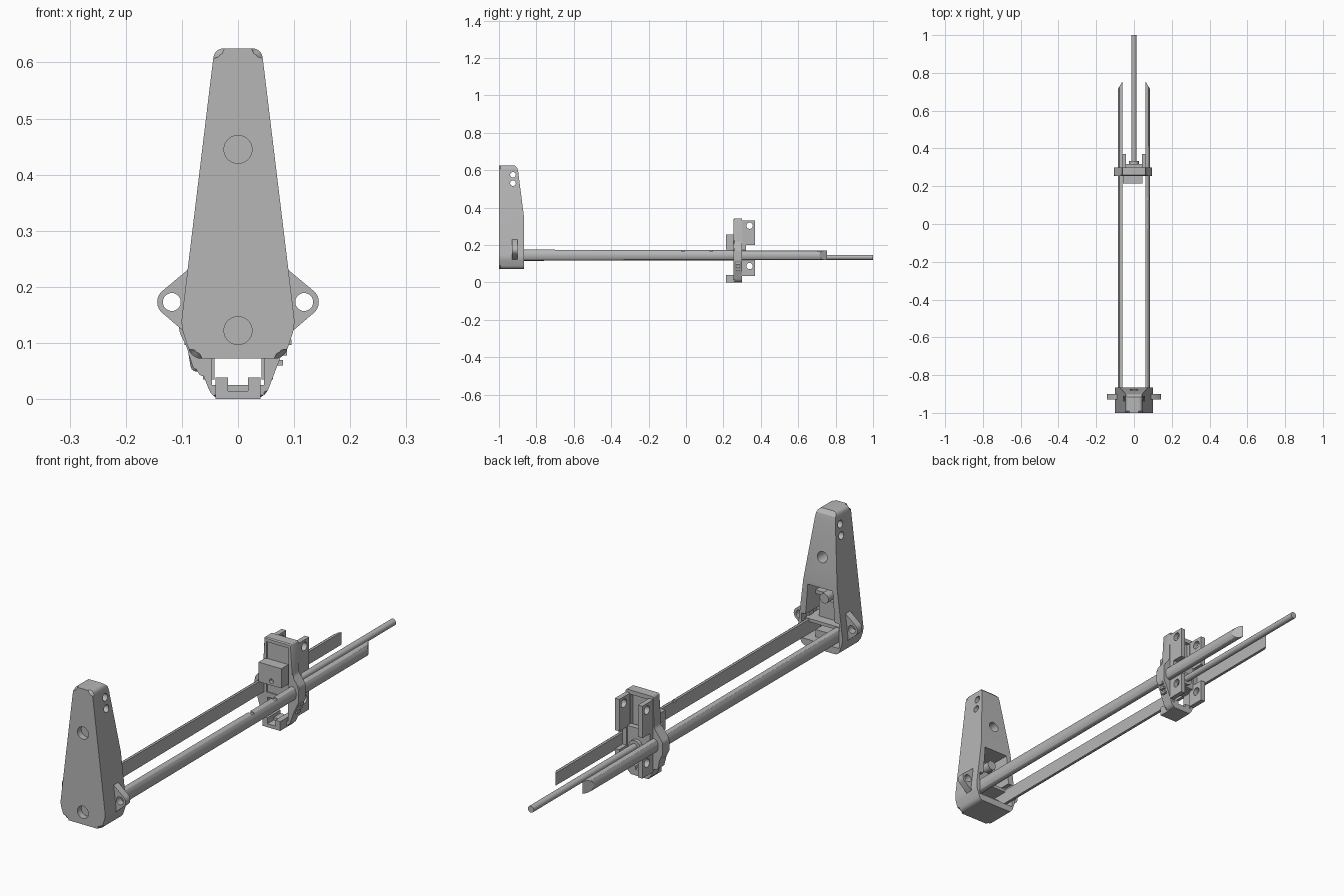
import bpy, bmesh, math
from mathutils import Vector

if "Cube" in bpy.data.objects:
    bpy.data.objects.remove(bpy.data.objects["Cube"])

GREY = (0.47, 0.47, 0.47, 1)
mat = bpy.data.materials.new("grey plastic")
mat.use_nodes = True
mat.diffuse_color = GREY
mat.node_tree.nodes["Principled BSDF"].inputs["Base Color"].default_value = GREY


def add_mesh(name, bm):
    bmesh.ops.recalc_face_normals(bm, faces=bm.faces)
    me = bpy.data.meshes.new(name)
    bm.to_mesh(me)
    bm.free()
    me.materials.append(mat)
    ob = bpy.data.objects.new(name, me)
    bpy.context.collection.objects.link(ob)
    return ob


def prism(name, outline, a, b, axis="y", bevel=0.0):
    """Extrude an (x, z) outline along y, or a (y, z) outline along x."""
    def place(p, d):
        return (p[0], d, p[1]) if axis == "y" else (d, p[0], p[1])
    bm = bmesh.new()
    near = [bm.verts.new(place(p, a)) for p in outline]
    far = [bm.verts.new(place(p, b)) for p in outline]
    front = bm.faces.new(near)
    bm.faces.new(far[::-1])
    for i in range(len(near)):
        j = (i + 1) % len(near)
        bm.faces.new((near[j], near[i], far[i], far[j]))
    if bevel:
        bmesh.ops.bevel(bm, geom=list(front.edges), offset=bevel, segments=1,
                        affect="EDGES")
    return add_mesh(name, bm)


def box(name, x, y, z):
    return prism(name, [(x[0], z[0]), (x[1], z[0]), (x[1], z[1]), (x[0], z[1])], *y)


def circle(u, v, r, n=28):
    return [(u + r * math.cos(math.tau * i / n), v + r * math.sin(math.tau * i / n))
            for i in range(n)]


def mirrored(half):
    return half + [(-x, z) for x, z in reversed(half)]


def rounded(points, radius, steps=5):
    """Round the corners of an outline with quadratic arcs."""
    out = []
    for i, p in enumerate(points):
        p = Vector(p)
        q, s = Vector(points[i - 1]), Vector(points[(i + 1) % len(points)])
        u = p + (q - p).normalized() * min(radius, (q - p).length * 0.45)
        w = p + (s - p).normalized() * min(radius, (s - p).length * 0.45)
        for k in range(steps + 1):
            t = k / steps
            out.append(tuple(u * (1 - t) ** 2 + p * 2 * t * (1 - t) + w * t * t))
    return out


def boolean(ob, tool, op="DIFFERENCE"):
    mod = ob.modifiers.new(op.lower(), "BOOLEAN")
    mod.operation, mod.object, mod.solver = op, tool, "EXACT"
    bpy.context.view_layer.objects.active = ob
    bpy.ops.object.modifier_apply(modifier=mod.name)
    bpy.data.objects.remove(tool)


def smooth(ob):
    bpy.ops.object.select_all(action="DESELECT")
    ob.select_set(True)
    bpy.context.view_layer.objects.active = ob
    bpy.ops.object.shade_smooth_by_angle(angle=math.radians(30))


# Tower: tapered body with chamfered front and sloping back
tower = prism("tower_body", rounded(mirrored(
    [(0.042, 0.625), (0.102, 0.13), (0.082, 0.072)]), 0.018), -1, -0.865, bevel=0.009)
side = [(-1.1, 0), (-0.865, 0), (-0.865, 0.34), (-0.897, 0.59), (-0.902, 0.61),
        (-0.918, 0.626), (-0.918, 0.7), (-1.1, 0.7)]
boolean(tower, prism("cutter", side, -0.2, 0.2, "x"), "INTERSECT")
for z in (0.445, 0.122):
    boolean(tower, prism("cutter", circle(0, z, 0.025), -1.1, -0.975))
boolean(tower, prism("cutter", circle(0, 0.445, 0.022), -0.93, -0.8))
for z in (0.53, 0.575):
    boolean(tower, prism("cutter", circle(-0.925, z, 0.015), -0.2, 0.2, "x"))
boolean(tower, prism("cutter", mirrored([(0.056, 0.325), (0.066, 0.2), (0.084, 0.2),
                                         (0.084, 0.1)]), -0.965, -0.8))
smooth(tower)

# Mechanism inside the rear pocket
box("pocket_shelf", (-0.08, 0.08), (-0.97, -0.88), (0.165, 0.178))
box("pocket_lower_wall", (-0.045, 0.045), (-0.97, -0.9), (0.095, 0.13))
box("pocket_back_plate", (-0.045, 0.045), (-0.97, -0.92), (0.178, 0.25))
box("pocket_bridge", (-0.06, 0.06), (-0.95, -0.92), (0.265, 0.28))
smooth(prism("pocket_pivot", circle(0, 0.272, 0.02), -0.97, -0.89))

# Pierced ears on the tower sides
for s, label in ((1, "left"), (-1, "right")):
    arc = [(0.118 + 0.026 * math.cos(a), 0.173 + 0.026 * math.sin(a))
           for a in [math.radians(-45 + 9 * k) for k in range(11)]]
    ear = prism(label + "_ear", [(s * x, z) for x, z in
                [(0.075, 0.235), (0.075, 0.108), (0.09, 0.115)] + arc + [(0.09, 0.23)]],
                -0.93, -0.9)
    boolean(ear, prism("cutter", circle(s * 0.118, 0.173, 0.016), -1, -0.8))
    smooth(ear)

# Long rails: flat inside, rounded outside, with slanted tips
for s, label in ((1, "left"), (-1, "right")):
    half = [(0.061, 0.03), (0.07, 0.03), (0.078, 0.025), (0.083, 0.015), (0.085, 0)]
    section = half + [(x, -z) for x, z in reversed(half[:-1])]
    rail = prism(label + "_rail", [(s * x, 0.145 + z) for x, z in section], -0.955, 0.755)
    for v in rail.data.vertices:
        if v.co.y > 0:
            v.co.y -= (abs(v.co.x) - 0.061) * 1.7
            v.co.z = 0.145 + (v.co.z - 0.145) * 0.85
    if s > 0:
        for y in (-0.015, 0.135):
            boolean(rail, box("cutter", (0.05, 0.1), (y - 0.008, y + 0.008), (0.166, 0.2)))
    smooth(rail)

# Carriage: pierced frame riding on the rails
frame = prism("carriage_frame", rounded(
    [(0.062, 0.342), (0.066, 0.215), (0.095, 0.175), (0.095, 0.115), (0.078, 0.08),
     (0.052, 0.012), (0.04, 0.002), (-0.04, 0.002), (-0.05, 0.012), (-0.064, 0.048),
     (-0.083, 0.05), (-0.09, 0.09), (-0.105, 0.12), (-0.105, 0.165),
     (-0.066, 0.215), (-0.062, 0.342)], 0.008, 3), 0.255, 0.3, bevel=0.004)
boolean(frame, box("cutter", (-0.046, 0.046), (0.2, 0.4), (0.025, 0.1)))
boolean(frame, box("cutter", (-0.05, 0.05), (0.2, 0.26), (0.12, 0.325)))
boolean(frame, box("cutter", (-0.04, 0.04), (0.285, 0.4), (0.2, 0.325)))
smooth(frame)

# Carriage front block, lower hooks and foot
block = box("front_block", (-0.058, 0.045), (0.215, 0.265), (0.175, 0.255))
boolean(block, prism("cutter", circle(0, 0.192, 0.009), 0.2, 0.23))
for s, label in ((1, "left"), (-1, "right")):
    x = sorted((s * 0.018, s * 0.04))
    box(label + "_hook", x, (0.215, 0.3), (0.012, 0.038))
    # Pierced rear plates
    x = sorted((s * 0.042, s * 0.062))
    plate = box(label + "_rear_plate", x, (0.295, 0.37), (0.035, 0.33))
    for z in (0.303, 0.087):
        boolean(plate, prism("cutter", circle(0.34, z, 0.017), -0.2, 0.2, "x"))
    boolean(plate, box("cutter", (-0.2, 0.2), (0.322, 0.4), (0.125, 0.2)))
    smooth(plate)
    # Small adjusters on the lower sloping flanks
    for z in (0.06, 0.078, 0.096):
        w = 0.062 + (z - 0.05) * 0.42
        x = sorted((s * w, s * (w + 0.014)))
        box(label + "_adjuster", x, (0.268, 0.29), (z, z + 0.01))
box("foot", (-0.04, 0.04), (0.215, 0.3), (0, 0.014))

# Hub and thin central rod
box("hub_plate", (-0.045, 0.045), (0.295, 0.318), (0.105, 0.205))
smooth(prism("hub", circle(0, 0.134, 0.026), 0.3, 0.333))
smooth(prism("central_rod", circle(0, 0.134, 0.0135, 20), 0.29, 1))
